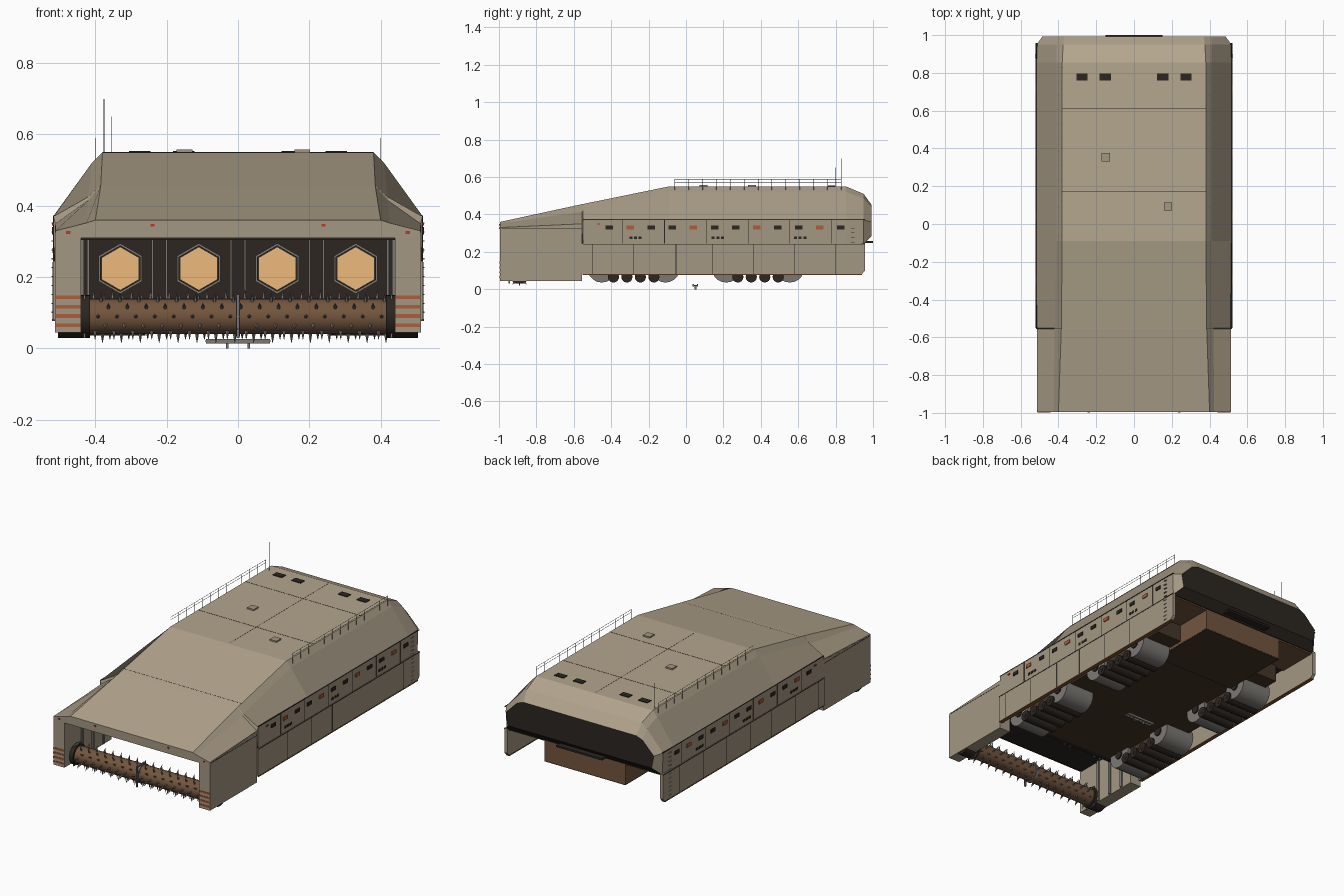
import bpy, bmesh, math
from mathutils import Matrix, Vector

if "Cube" in bpy.data.objects:
    bpy.data.objects.remove(bpy.data.objects["Cube"])


def mat(name, r, g, b):
    m = bpy.data.materials.new(name)
    m.diffuse_color = (r, g, b, 1)
    m.use_nodes = True
    m.node_tree.nodes["Principled BSDF"].inputs["Base Color"].default_value = m.diffuse_color
    return m


TAN = mat("tan", .37, .31, .225)
ROOF = mat("roof_tan", .46, .385, .275)
GREY = mat("metal", .2, .19, .175)
DARK = mat("dark", .025, .019, .015)
BELLY = mat("belly_brown", .06, .037, .022)
RUST = mat("rust", .17, .092, .048)
TRIM = mat("trim", .2, .09, .035)
GLOW = mat("glow", .85, .5, .2)
ORANGE = mat("orange", .42, .11, .04)
RED = mat("red", .5, .04, .02)


def finish(name, bm, *mats):
    bmesh.ops.recalc_face_normals(bm, faces=bm.faces)
    me = bpy.data.meshes.new(name)
    bm.to_mesh(me)
    bm.free()
    ob = bpy.data.objects.new(name, me)
    for m in mats:
        me.materials.append(m)
    bpy.context.collection.objects.link(ob)
    return ob


def boxes(name, m, items, mirror=False):
    """Boxes given as x0, x1, y0, y1, z0, z1, optionally mirrored in x."""
    bm = bmesh.new()
    items = list(items)
    if mirror:
        items += [(-b, -a, *rest) for a, b, *rest in items]
    for x0, x1, y0, y1, z0, z1 in items:
        c = Matrix.Translation(((x0 + x1) / 2, (y0 + y1) / 2, (z0 + z1) / 2))
        s = Matrix.Diagonal((x1 - x0, y1 - y0, z1 - z0, 1))
        bmesh.ops.create_cube(bm, size=1, matrix=c @ s)
    return finish(name, bm, m)


def cyls(name, m, items, axis='X', seg=24, mirror=False):
    """Cylinders given as centre, radius, length."""
    rot = {'X': Matrix.Rotation(math.pi / 2, 4, 'Y'), 'Y': Matrix.Rotation(math.pi / 2, 4, 'X'),
           'Z': Matrix.Identity(4)}[axis]
    bm = bmesh.new()
    items = list(items)
    if mirror:
        items += [((-c[0], c[1], c[2]), r, l) for c, r, l in items]
    for c, r, l in items:
        bmesh.ops.create_cone(bm, cap_ends=True, segments=seg, radius1=r, radius2=r, depth=l,
                              matrix=Matrix.Translation(c) @ rot)
    ob = finish(name, bm, m)
    if seg > 8:
        bpy.context.view_layer.objects.active = ob
        ob.select_set(True)
        bpy.ops.object.shade_smooth_by_angle()
        ob.select_set(False)
    return ob


def prism(name, m, profile, x0, x1):
    """Extrude a (y, z) profile from x0 to x1 on both sides."""
    bm = bmesh.new()
    for s in (1, -1):
        a = [bm.verts.new((s * x0, y, z)) for y, z in profile]
        b = [bm.verts.new((s * x1, y, z)) for y, z in profile]
        n = len(a)
        bm.faces.new(a)
        bm.faces.new(b)
        for i in range(n):
            bm.faces.new((a[i], a[(i + 1) % n], b[(i + 1) % n], b[i]))
    return finish(name, bm, m)


# Main hull lofted along y: y, roof edge, chamfer, shoulder, base
sections = [
    (-.995, (.40, .36), (.425, .352), (.512, .33), (.512, .31)),
    (-.556, (.385, .455), (.42, .415), (.512, .35), (.512, .31)),
    (-.55, (.385, .456), (.42, .425), (.517, .37), (.517, .24)),
    (-.09, (.38, .55), (.41, .52), (.517, .372), (.517, .24)),
    (.855, (.38, .55), (.41, .52), (.517, .372), (.517, .24)),
    (.95, (.375, .51), (.41, .485), (.515, .37), (.51, .24)),
    (.993, (.37, .45), (.41, .435), (.485, .36), (.47, .285)),
]
bm = bmesh.new()
rings = []
for y, *pts in sections:
    full = pts + [(-x, z) for x, z in reversed(pts)]
    rings.append([bm.verts.new((x, y, z)) for x, z in full])
for a, b in zip(rings, rings[1:]):
    for i in range(8):
        f = bm.faces.new((a[i], a[(i + 1) % 8], b[(i + 1) % 8], b[i]))
        f.material_index = {3: 1, 7: 2}.get(i, 0)
bm.faces.new(rings[0])
bm.faces.new(rings[-1]).material_index = 1
finish("hull", bm, TAN, DARK, ROOF)

# Front pods, skirts and their trim
prism("front_pod", TAN, [(-.995, .045), (-.555, .045), (-.555, .345), (-.995, .325)], .44, .513)
prism("side_skirt", TAN, [(-.555, .08), (.94, .08), (.957, .1), (.957, .245), (-.555, .245)], .5, .519)
boxes("skirt_trim", TRIM, [(.498, .521, -.55, .94, .077, .082)], True)
boxes("pod_stripes", ORANGE, [(.442, .511, -.998, -.99, z, z + .01) for z in (.06, .086, .112, .138)], True)
boxes("pod_inner_ribs", GREY, [(.432, .442, y, y + .015, .05, .31) for y in (-.84, -.74, -.64)], True)

# Seams on the sides and roof
seams = [(.512, .5185, -.55, .957, .37, .3735), (.512, .5205, -.55, .957, .239, .243)]
seams += [(.512, .5185, -.34 + .2235 * i, -.337 + .2235 * i, .243, .37) for i in range(6)]
seams += [(.512, .5198, y, y + .003, .083, .24) for y in (-.5, -.28, -.055, .14, .36, .58, .8)]
seams += [(.51, .5138, -.985, -.555, .322, .325)]
boxes("side_seams", DARK, seams, True)
boxes("roof_seams", DARK, [(-.38, .38, .609, .611, .548, .5508), (-.38, .38, .169, .171, .548, .5508),
                           (-.001, .001, -.08, .85, .548, .5505), (-.385, .385, -.517, -.515, .455, .4632)])

# Side windows, vents, lights and ladders
ys = [-.41 + .1125 * i for i in range(12)]
win = [(.51, .522, y - .02, y + .02, .32, .34) for y in ys]
boxes("windows", DARK, [w for i, w in enumerate(win) if i % 3 != 1], True)
boxes("lit_windows", ORANGE, [w for i, w in enumerate(win) if i % 3 == 1], True)
boxes("side_vents", DARK, [(.51, .52, c + d - .008, c + d + .008, .268, .282)
                           for c in (-.27, .17, .61) for d in (-.025, 0, .025)], True)
boxes("ladder_rungs", TAN, [(.515, .523, .88, .9, .1 + .025 * i, .103 + .025 * i) for i in range(11)], True)
boxes("marker_lights", RED, [(.234, .246, -.999, -.99, .342, .349), (.47, .482, -.999, -.99, .321, .329),
                             (.51, .522, -.475, -.46, .345, .353)], True)

# Roof fittings
boxes("roof_vents", DARK, [(x - .03, x + .03, .76, .797, .548, .554) for x in (.152, .275)], True)
hatches = ((-.15, .353), (.18, .093))
boxes("roof_hatches", TAN, [(x - .022, x + .022, y - .022, y + .022, .548, .558) for x, y in hatches])
cyls("rail_posts", GREY, [((.4, -.06 + .0742 * i, .56), .0012, .06) for i in range(13)], 'Z', 6, True)
cyls("rail_bars", GREY, [((.4, .385, z), .001, .89) for z in (.573, .589)], 'Y', 6, True)
cyls("antennas", GREY, [((-.376, .83, .62), .0015, .16), ((-.355, .8, .595), .001, .11)], 'Z', 6)

# Belly, rear box and rear hitch
boxes("belly", BELLY, [(-.43, .43, -.545, .72, .13, .25)])
boxes("rear_underside", RUST, [(-.5, .5, .7, .945, .232, .242)])
boxes("rear_box", RUST, [(-.265, .265, .52, .945, .115, .255)])
boxes("rear_box_floor", BELLY, [(-.264, .264, .521, .944, .11, .116)])
boxes("hitch", DARK, [(-.15, .15, .945, 1.0, .247, .258)])
boxes("belly_step", GREY, [(-.09, .09, .035, .042, .014, .027), (-.09, .09, .058, .065, .014, .027)]
      + [(x - .003, x + .003, .035, .065, .018, .024) for x in [-.088 + .022 * i for i in range(9)]]
      + [(x - .004, x + .004, .045, .055, 0, .02) for x in (-.03, .03)])

# Running gear: two bogies on each side, big drums with rollers between
drums, hubs, rollers, pins = [], [], [], []
for c in (-.28, .385):
    for d in (-.17, .17):
        drums.append(((.365, c + d, .113), .077, .19))
        hubs.append(((.365, c + d, .113), .026, .205))
    for d in (-.108, -.036, .036, .108):
        rollers.append(((.365, c + d, .066), .03, .21))
        pins.append(((.365, c + d, .066), .01, .214))
cyls("drums", GREY, drums, seg=20, mirror=True)
cyls("drum_hubs", DARK, hubs, seg=12, mirror=True)
cyls("rollers", DARK, rollers, seg=16, mirror=True)
cyls("roller_pins", DARK, pins, seg=10, mirror=True)
boxes("bogie_frames", BELLY, [(.29, .44, c - .15, c + .15, .09, .14) for c in (-.28, .385)], True)

# Front bay wall with ribs and glowing hexagonal ports
boxes("bay_wall", DARK, [(-.44, .44, -.57, -.54, .13, .312)])
boxes("bay_ceiling", DARK, [(-.44, .44, -.98, -.56, .304, .312)])
boxes("bay_ribs", GREY, [(x - .003, x + .003, -.585, -.57, .13, .31) for x in (.02, .2, .24, .42)], True)
for part, m, y, r in (("port_frames", GREY, -.575, .071), ("port_gaskets", DARK, -.58, .065),
                      ("port_glow", GLOW, -.585, .061)):
    cyls(part, m, [((x, y, .224), r, .012) for x in (.11, .33)], 'Y', 6, True)

# Spiked front roller with end housings
RC = Vector((0, -.89, .09))
cyls("front_roller", RUST, [(RC, .05, .86)], seg=24)
cyls("roller_collars", GREY, [(RC + Vector((x, 0, 0)), .056, .012) for x in (-.424, 0, .424)], seg=24)
cyls("roller_end_housings", DARK, [((.46, RC.y, RC.z), .06, .09)], seg=24, mirror=True)
bm = bmesh.new()
for k in range(12):
    R = Matrix.Rotation(2 * math.pi * k / 12, 4, 'X')
    for i in range(16):
        x = -.405 + .053 * i + (k * 5 % 12) / 12 * .05
        if abs(x) > .415:
            continue
        T = Matrix.Translation(RC + Vector((x, 0, 0))) @ R @ Matrix.Translation((0, 0, .061))
        bmesh.ops.create_cone(bm, cap_ends=True, segments=5, radius1=.006, radius2=.0005, depth=.028, matrix=T)
finish("roller_spikes", bm, GREY)
boxes("roller_brackets", GREY, [(.427, .433, -.925, -.855, .03, .15)], True)
boxes("center_bracket", GREY, [(-.004, .004, -.95, -.94, .03, .15), (-.004, .004, -.95, -.87, .145, .152)])
